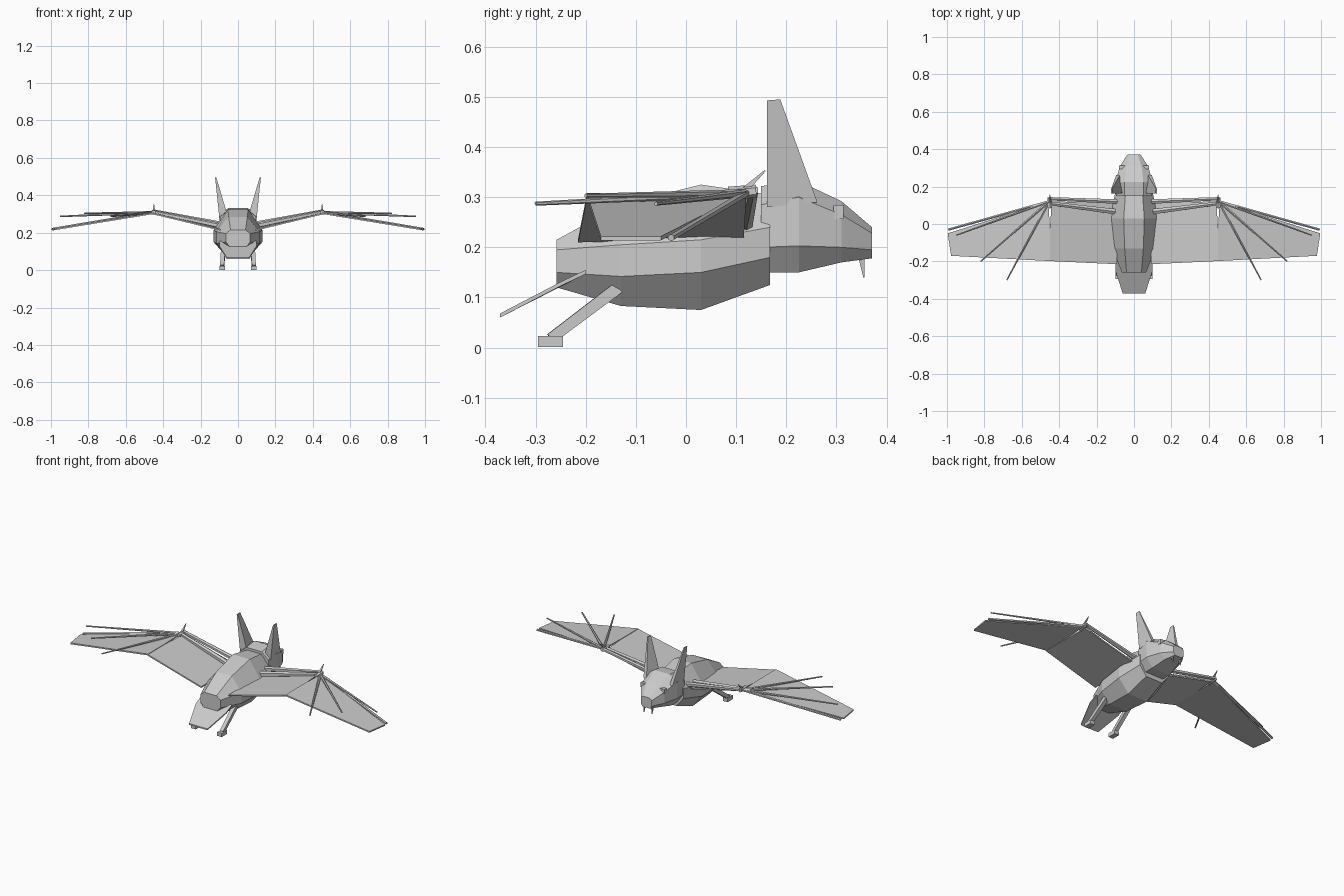
import bpy, bmesh, math
from mathutils import Vector

cube = bpy.data.objects.get("Cube")
if cube:
    bpy.data.objects.remove(cube, do_unlink=True)

GREY = (0.6, 0.6, 0.6, 1)
mat = bpy.data.materials.new("plain grey")
mat.use_nodes = True
mat.diffuse_color = GREY
mat.node_tree.nodes["Principled BSDF"].inputs["Base Color"].default_value = GREY


def loft(name, rings, mirror=False):
    """Skin a closed solid through rings of equal point count."""
    bm = bmesh.new()
    loops = [[bm.verts.new(p) for p in ring] for ring in rings]
    n = len(loops[0])
    for a, b in zip(loops, loops[1:]):
        for i in range(n):
            j = (i + 1) % n
            bm.faces.new((a[i], a[j], b[j], b[i]))
    bm.faces.new(loops[0][::-1])
    bm.faces.new(loops[-1])
    bmesh.ops.recalc_face_normals(bm, faces=bm.faces)
    mesh = bpy.data.meshes.new(name)
    bm.to_mesh(mesh)
    bm.free()
    mesh.materials.append(mat)
    obj = bpy.data.objects.new(name, mesh)
    bpy.context.collection.objects.link(obj)
    if mirror:
        mod = obj.modifiers.new("mirror", 'MIRROR')
        mod.use_clip = False
        mod.use_mirror_merge = False
    return obj


def section(y, top_w, mid_w, low_w, top, upper, lower, bottom):
    """Eight-sided slice across the body."""
    half = [(top_w, top), (mid_w, upper), (mid_w, lower), (low_w, bottom)]
    return [(x, y, z) for x, z in half] + [(-x, y, z) for x, z in half[::-1]]


def rod(name, start, end, r0, r1, sides=6):
    """Tapered straight bone, mirrored to both sides."""
    a, b = Vector(start), Vector(end)
    turn = (b - a).to_track_quat('Z', 'Y')
    rings = []
    for centre, r in ((a, r0), (b, r1)):
        angles = [math.tau * (i + 0.5) / sides for i in range(sides)]
        rings.append([centre + turn @ Vector((r * math.cos(t), r * math.sin(t), 0))
                      for t in angles])
    return loft(name, rings, True)


def plate(name, corners, thick, mirror=True):
    """Thin sheet hanging below its corner points."""
    return loft(name, [corners, [(x, y, z - thick) for x, y, z in corners]], mirror)


def box(name, centre, size):
    (cx, cy, cz), (sx, sy, sz) = centre, size
    ring = [(cx + i * sx / 2, cy + j * sy / 2, cz + sz / 2)
            for i, j in ((-1, -1), (1, -1), (1, 1), (-1, 1))]
    return plate(name, ring, sz)


# Body and head
loft("body", [
    section(-.258, .04, .065, .04, .215, .195, .15, .12),
    section(-.13, .05, .115, .06, .285, .205, .142, .083),
    section(.03, .055, .13, .065, .325, .215, .15, .075),
    section(.168, .045, .1, .055, .305, .24, .18, .125)])
loft("head", [
    section(.15, .05, .095, .06, .322, .285, .2, .15),
    section(.225, .05, .1, .06, .332, .3, .203, .15),
    section(.31, .04, .075, .045, .292, .265, .2, .17),
    section(.371, .02, .035, .025, .24, .228, .195, .178)])

# Ears, eyes and fangs
loft("ear", [
    [(.055, .165, .29), (.1, .162, .28), (.095, .262, .29), (.075, .262, .29)],
    [(.115, .163, .493), (.122, .162, .493), (.122, .188, .495), (.117, .188, .495)]], True)
box("eye", (.064, .304, .27), (.03, .02, .028))
rod("fang", (.026, .348, .192), (.026, .355, .14), .01, .002, 4)

# Wing membranes
plate("inner_wing", [(.09, .115, .222), (.09, -.215, .218), (.45, -.198, .305),
                     (.45, -.03, .305), (.44, .12, .305)], .008)
plate("outer_wing", [(.457, .12, .308), (.45, -.03, .308), (.45, -.198, .308),
                     (.978, -.17, .222), (.996, -.05, .222)], .008)

# Arm bones, wrist and thumb claw
rod("upper_arm", (.09, .065, .235), (.45, .11, .31), .017, .011)
rod("front_arm", (.09, .12, .245), (.45, .135, .314), .014, .01)
rod("wrist", (.45, .085, .308), (.45, .14, .312), .013, .013)
rod("thumb_claw", (.45, .11, .308), (.45, .158, .353), .01, .002, 4)

# Finger bones fanning out from the wrist
for i, tip in enumerate([(.992, -.03, .219), (.95, -.06, .287),
                         (.82, -.2, .303), (.68, -.3, .287)]):
    rod("finger_%d" % (i + 1), (.455, .12, .308), tip, .008, .007 if i == 0 else .004)

# Tail membrane
plate("tail", [(-.1, -.2, .155), (.1, -.2, .155), (.1, -.25, .131),
               (.06, -.371, .068), (-.06, -.371, .068), (-.1, -.25, .131)], .008, False)

# Legs and feet
rod("leg", (.078, -.135, .12), (.085, -.27, .018), .017, .015, 4)
box("foot", (.085, -.27, .012), (.03, .05, .022))
